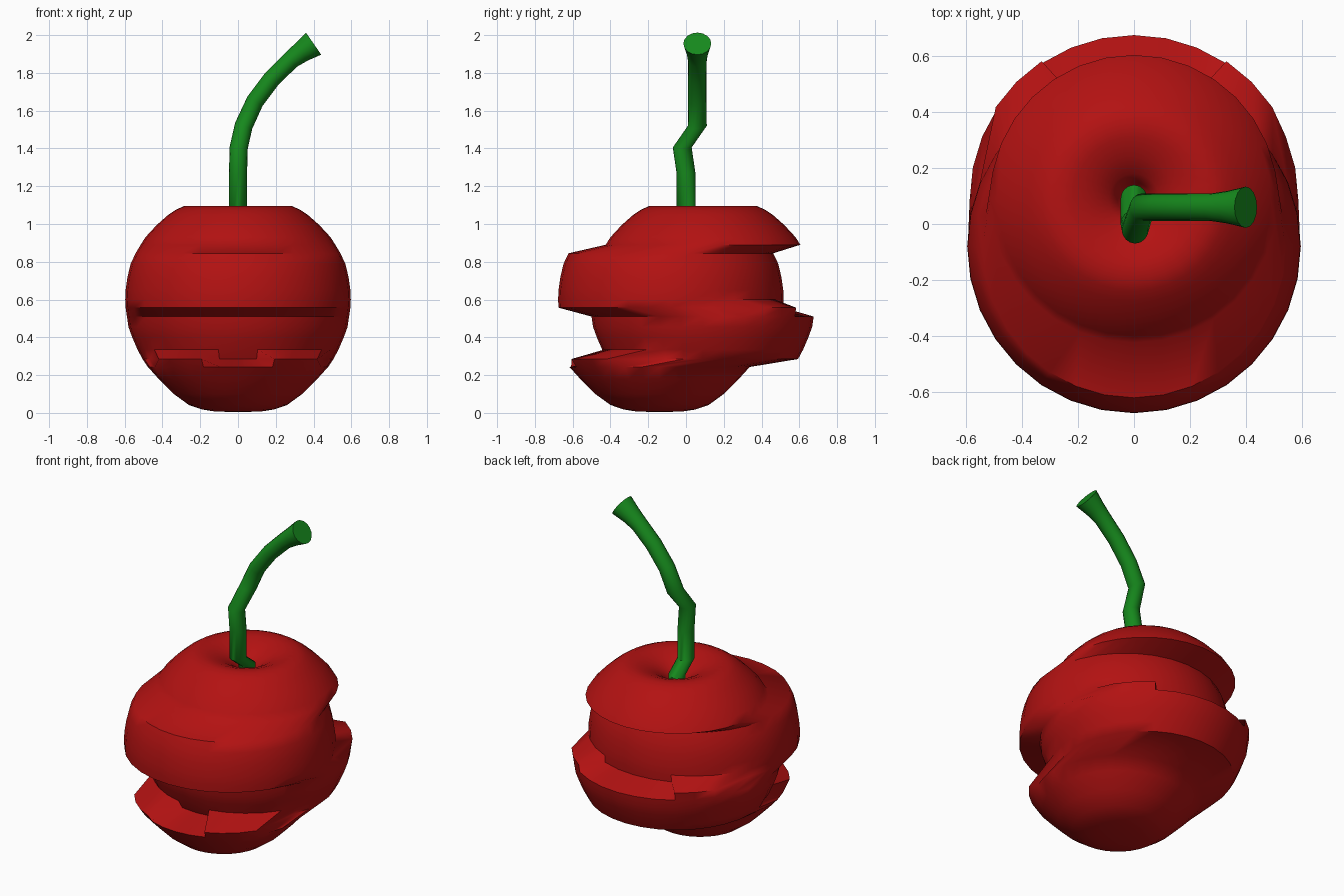
import bpy, bmesh, math
from mathutils import Vector

if "Cube" in bpy.data.objects:
    bpy.data.objects.remove(bpy.data.objects["Cube"])


def material(name, color):
    m = bpy.data.materials.new(name)
    m.diffuse_color = (*color, 1)
    m.use_nodes = True
    m.node_tree.nodes["Principled BSDF"].inputs["Base Color"].default_value = m.diffuse_color
    return m


def finish(name, bm, mat, angle):
    bmesh.ops.recalc_face_normals(bm, faces=bm.faces)
    me = bpy.data.meshes.new(name)
    bm.to_mesh(me)
    bm.free()
    ob = bpy.data.objects.new(name, me)
    bpy.context.collection.objects.link(ob)
    me.materials.append(mat)
    bpy.ops.object.select_all(action='DESELECT')
    ob.select_set(True)
    bpy.context.view_layer.objects.active = ob
    bpy.ops.object.shade_smooth_by_angle(angle=math.radians(angle))
    return ob


def skin(bm, rings):
    vs = [[bm.verts.new(p) for p in ring] for ring in rings]
    n = len(vs[0])
    for a, b in zip(vs, vs[1:]):
        for i in range(n):
            j = (i + 1) % n
            bm.faces.new((a[i], a[j], b[j], b[i]))
    bm.faces.new(vs[0])
    bm.faces.new(vs[-1])


red = material("fruit_red", (0.45, 0.006, 0.006))
green = material("stem_green", (0.008, 0.25, 0.012))

# Fruit: round profile (radius, height), cut into slices that slide in y
slices = [
    (-0.14, [(0.02, 0.005), (0.12, 0.007), (0.19, 0.018), (0.26, 0.042),
             (0.34, 0.10), (0.42, 0.18), (0.477, 0.243)]),
    (0.088, [(0.505, 0.285), (0.532, 0.335), (0.56, 0.40), (0.58, 0.455),
             (0.588, 0.51)]),
    (-0.08, [(0.595, 0.557), (0.597, 0.60), (0.595, 0.65), (0.585, 0.72),
             (0.568, 0.79), (0.542, 0.845)]),
    (0.09, [(0.515, 0.89), (0.49, 0.93), (0.43, 0.995), (0.37, 1.048),
            (0.33, 1.075), (0.285, 1.095), (0.22, 1.088), (0.15, 1.062),
            (0.09, 1.025), (0.06, 0.99), (0.045, 0.94), (0.01, 0.92)]),
]
N = 32
rings = []
for shift, rows in slices:
    for r, z in rows:
        ring = []
        for i in range(N):
            t = 2 * math.pi * i / N
            s = shift
            # Ragged rows where part of a ring follows the neighbouring slice
            if z == 0.285 and 0.4 < -math.sin(t) < 0.95:
                s = -0.14
            if z == 0.557 and 0.4 < math.sin(t) < 0.9:
                s = 0.088
            ring.append((r * math.cos(t), r * math.sin(t) + s, z))
        rings.append(ring)
bm = bmesh.new()
skin(bm, rings)
finish("fruit", bm, red, 50)

# Stem: bent tube (x, z, y slide, radius) flaring at the tip
path = [(0, 0.93, 0.09, 0.048), (0, 1.02, 0.09, 0.048), (0, 1.09, 0.0, 0.048),
        (0, 1.27, 0.0, 0.048), (0.004, 1.405, -0.02, 0.048),
        (0.03, 1.52, 0.06, 0.048), (0.09, 1.65, 0.06, 0.047),
        (0.18, 1.77, 0.06, 0.047), (0.28, 1.868, 0.06, 0.048),
        (0.335, 1.91, 0.06, 0.056), (0.40, 1.955, 0.06, 0.071)]
rings = []
for k, (x, z, y, r) in enumerate(path):
    a, b = path[max(k - 1, 0)], path[min(k + 1, len(path) - 1)]
    d = Vector((b[0] - a[0], 0, b[1] - a[1])).normalized()
    u = Vector((d.z, 0, -d.x))
    rings.append([Vector((x, y, z)) + u * r * math.cos(t) + Vector((0, r * 1.04 * math.sin(t), 0))
                  for t in (2 * math.pi * i / 16 for i in range(16))])
bm = bmesh.new()
skin(bm, rings)
finish("stem", bm, green, 50)
